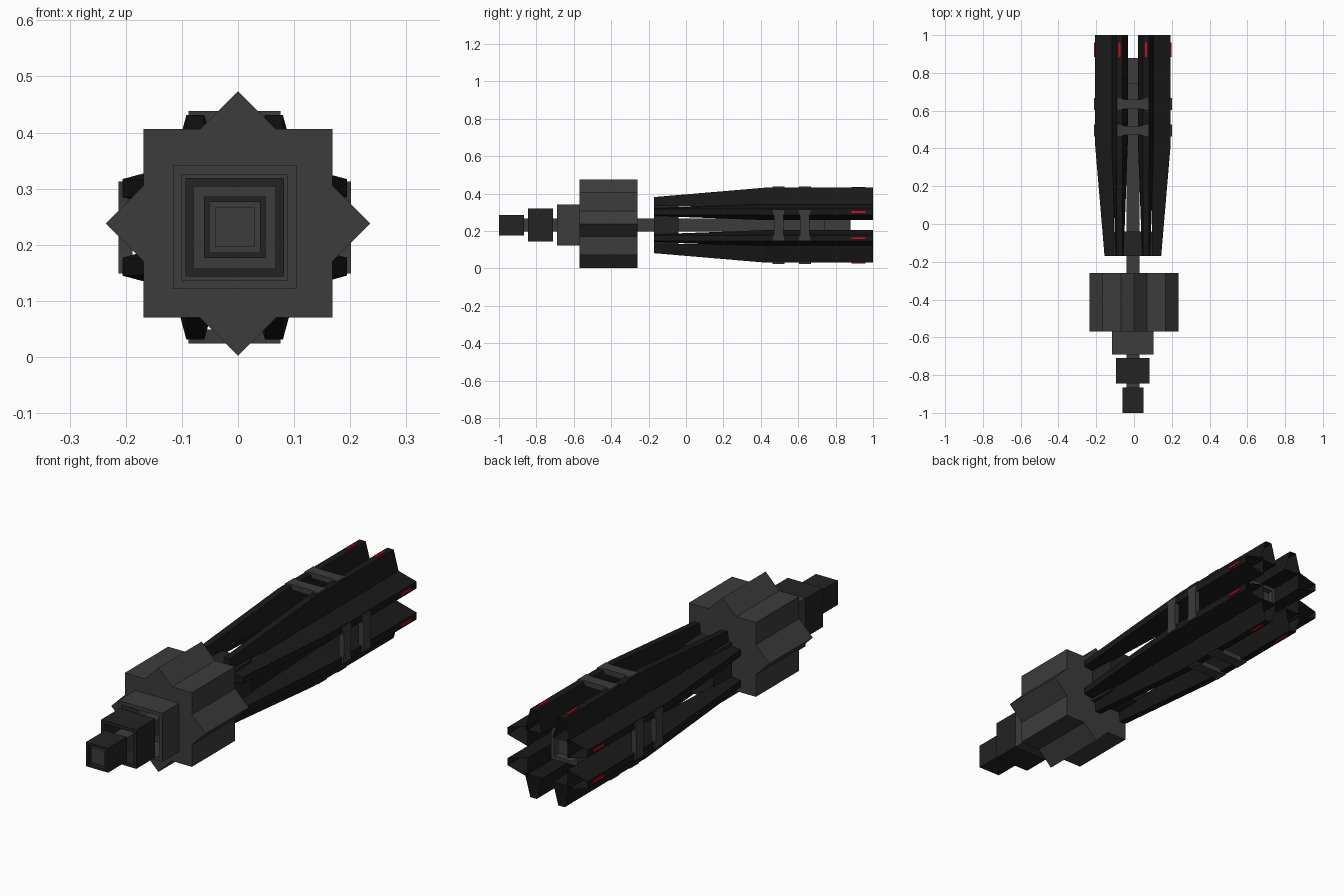
import bpy, bmesh, math
from mathutils import Matrix, Vector

cube = bpy.data.objects.get("Cube")
if cube:
    bpy.data.objects.remove(cube, do_unlink=True)

AXIS = Vector((-0.006, 0, 0.231))   # long axis of the barrel assembly


def material(name, r, g, b):
    m = bpy.data.materials.new(name)
    m.use_nodes = True
    m.diffuse_color = (r, g, b, 1)
    m.node_tree.nodes["Principled BSDF"].inputs["Base Color"].default_value = (r, g, b, 1)
    return m


GREY = material("mid grey", .045, .045, .045)
DARK = material("dark grey", .017, .017, .017)
BLACK = material("charcoal black", .0095, .0095, .0095)
RED = material("signal red", .6, .004, .012)


def loft(name, sections, mat, ring=False, centre=AXIS, turn=0, recess=0):
    """Skin equal-sized loops; ring joins the last loop to the first."""
    bm = bmesh.new()
    loops = [[bm.verts.new(p) for p in s] for s in sections]
    pairs = list(zip(loops, loops[1:]))
    if ring:
        pairs.append((loops[-1], loops[0]))
    for a, b in pairs:
        for i in range(len(a)):
            j = (i + 1) % len(a)
            bm.faces.new((a[i], a[j], b[j], b[i]))
    end = None
    if not ring:
        bm.faces.new(loops[0])
        end = bm.faces.new(loops[-1])
    bmesh.ops.recalc_face_normals(bm, faces=bm.faces)
    if recess:
        bmesh.ops.inset_individual(bm, faces=[end], thickness=.008)
        bmesh.ops.translate(bm, verts=end.verts, vec=(0, -recess, 0))
    bm.transform(Matrix.Translation(centre) @ Matrix.Rotation(turn, 4, 'Y'))
    me = bpy.data.meshes.new(name)
    bm.to_mesh(me)
    bm.free()
    me.materials.append(mat)
    ob = bpy.data.objects.new(name, me)
    bpy.context.collection.objects.link(ob)
    return ob


def square(h, y):
    return [(-h, y, -h), (h, y, -h), (h, y, h), (-h, y, h)]


def block(name, h, y0, y1, mat):
    loft(name, [square(h, y0), square(h, y1)], mat)


def tube(name, outer, inner, y0, y1, mat):
    loft(name, [square(outer, y0), square(outer, y1),
                square(inner, y1), square(inner, y0)], mat, ring=True)


# Core shaft and the square sleeves around it
block("core_shaft", .035, -.995, .875, GREY)
tube("tip_sleeve", .055, .045, -1, -.865, DARK)
tube("middle_sleeve", .088, .073, -.845, -.71, DARK)
tube("collar", .11, .094, -.69, -.57, GREY)
block("rail_hub", .105, -.17, -.04, DARK)
tube("rear_sleeve", .066, .05, .74, .88, GREY)

# Eight-pointed body made of two crossed squares
tip, side = .236, .168
notch = tip - side
quarter = [(tip, 0), (side, notch), (side, side), (notch, side)]
star = []
for k in range(4):
    c, s = round(math.cos(k * math.pi / 2)), round(math.sin(k * math.pi / 2))
    star += [(x * c - z * s, x * s + z * c) for x, z in quarter]
loft("star_body", [[(x, y, z) for x, z in star] for y in (-.57, -.26)], GREY,
     centre=Vector((0, 0, .238)))


def rail_section(u, y, base, top, r_in, r_out):
    return [(u - base, y, r_in), (u + base, y, r_in),
            (u + top, y, r_out), (u - top, y, r_out)]


def brace_section(u, half, y, r_in, r_out):
    return [(u, y - half, r_in), (u, y + half, r_in),
            (u, y + half, r_out), (u, y - half, r_out)]


# Four pairs of rails, each with two waisted braces and red markers
for k, place in enumerate(("top", "left", "bottom", "right")):
    turn = k * math.pi / 2
    for n, u in enumerate((-.07, .07), 1):
        loft(f"{place}_rail_{n}", [
            rail_section(u, -.17, .021, .015, .1, .15),
            rail_section(u, .42, .043, .016, .1, .2),
            rail_section(u, 1, .043, .016, .1, .2)], BLACK, turn=turn, recess=.12)
        loft(f"{place}_marker_{n}", [
            rail_section(u, y, .005, .005, .199, .205) for y in (.885, .96)],
            RED, turn=turn)
    for n, y in enumerate((.495, .635), 1):
        loft(f"{place}_brace_{n}", [
            brace_section(u, half, y, .182, .207)
            for u, half in ((-.082, .032), (-.045, .025), (.045, .025), (.082, .032))],
            GREY, turn=turn)
